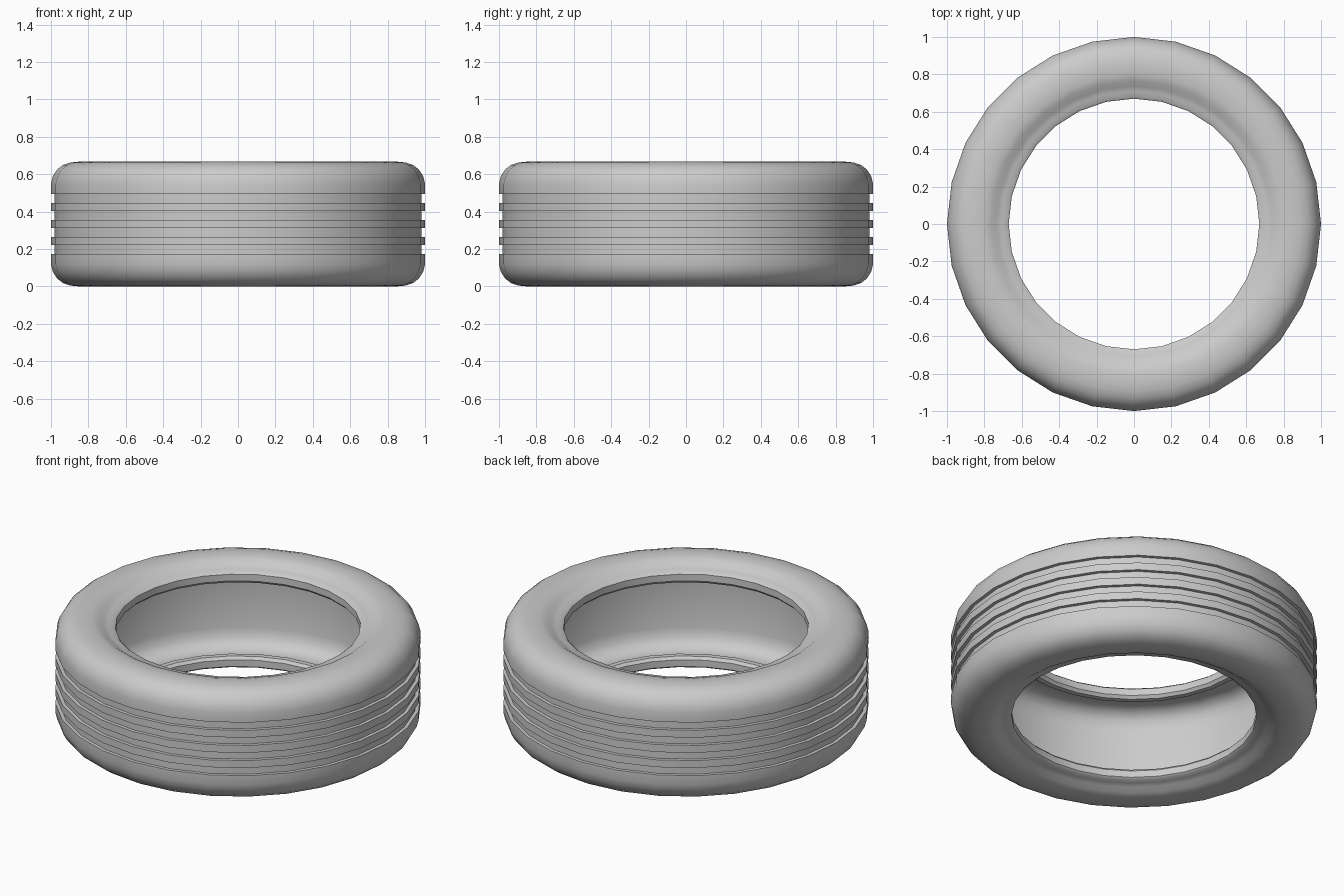
import bpy, bmesh
from math import sin, cos, pi, radians

if "Cube" in bpy.data.objects:
    bpy.data.objects.remove(bpy.data.objects["Cube"])

SIDES = 28
MID = 0.3335          # mid height of the tyre
R_TREAD, R_GROOVE = 1.0, 0.98

# Upper half of the cross-section as (radius, height above mid)
tread = [(R_TREAD, 0.0225), (R_GROOVE, 0.0225), (R_GROOVE, 0.069), (R_TREAD, 0.069),
         (R_TREAD, 0.1135), (R_GROOVE, 0.1135), (R_GROOVE, 0.16), (R_TREAD, 0.16)]
shoulder = [(1.0, 0.215), (0.99, 0.255), (0.967, 0.292), (0.935, 0.316), (0.895, 0.329),
            (0.85, 0.3335), (0.80, 0.331), (0.765, 0.321), (0.738, 0.302), (0.71, 0.292)]
bead = [(0.682, 0.288), (0.67, 0.278), (0.67, 0.238), (0.685, 0.222), (0.715, 0.222)]
lining = [(0.74, 0.25), (0.79, 0.274), (0.85, 0.277), (0.90, 0.262),
          (0.932, 0.225), (0.945, 0.17)]
half = tread + shoulder + bead + lining

# Mirror into a closed loop
profile = half + [(r, -h) for r, h in reversed(half)]

# Revolve around z
bm = bmesh.new()
rings = []
for i in range(SIDES):
    a = 2 * pi * i / SIDES
    rings.append([bm.verts.new((r * cos(a), r * sin(a), MID + h)) for r, h in profile])
n = len(profile)
for i in range(SIDES):
    p, q = rings[i], rings[(i + 1) % SIDES]
    for j in range(n):
        k = (j + 1) % n
        bm.faces.new((p[j], q[j], q[k], p[k]))
bmesh.ops.recalc_face_normals(bm, faces=bm.faces)

mesh = bpy.data.meshes.new("tyre")
bm.to_mesh(mesh)
bm.free()
tyre = bpy.data.objects.new("tyre", mesh)
bpy.context.collection.objects.link(tyre)

bpy.context.view_layer.objects.active = tyre
tyre.select_set(True)
bpy.ops.object.shade_smooth_by_angle(angle=radians(35))
